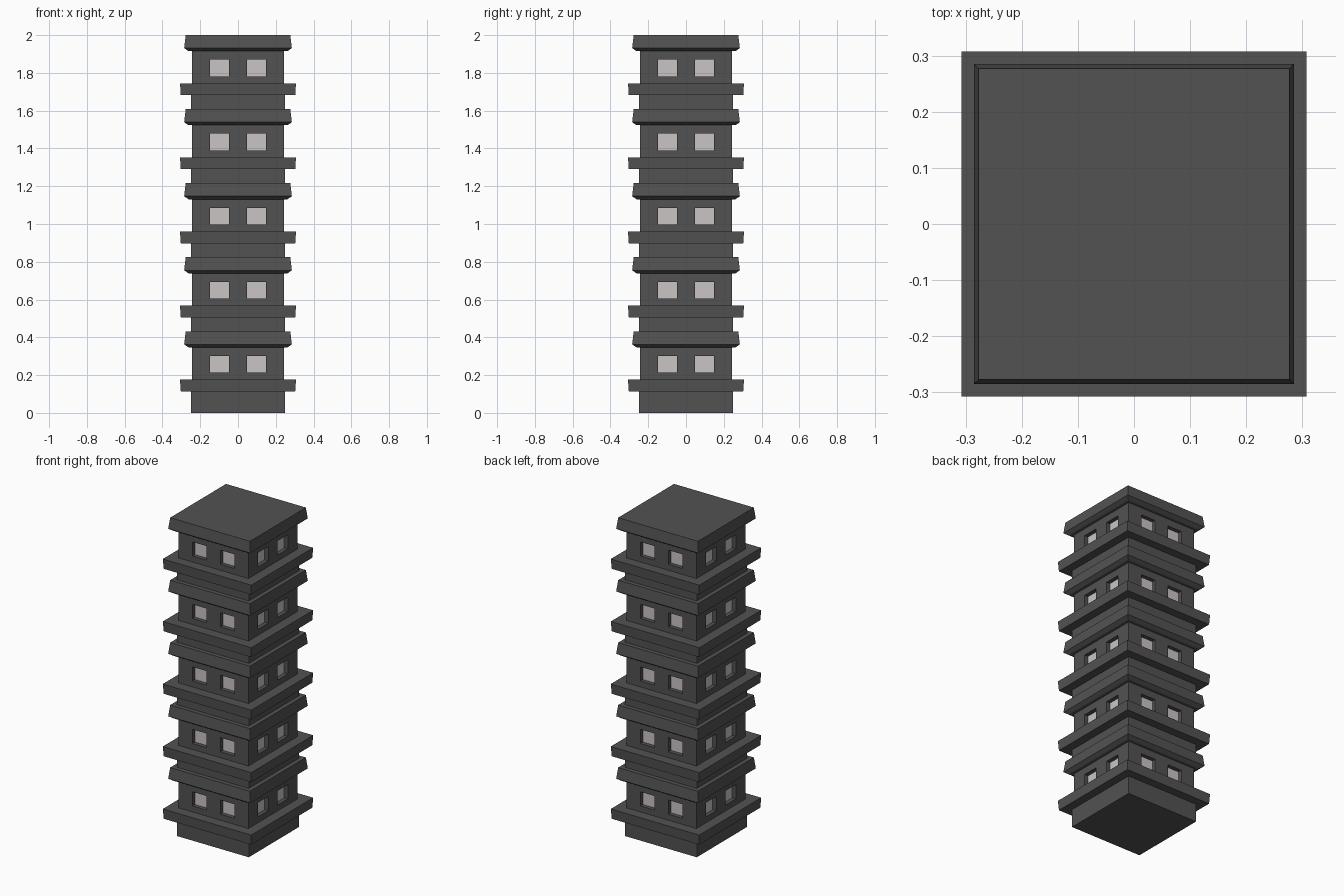
import bpy, bmesh
from mathutils import Matrix
from math import radians

if "Cube" in bpy.data.objects:
    bpy.data.objects.remove(bpy.data.objects["Cube"])

FLOORS, PITCH = 5, 0.392


def material(name, col):
    m = bpy.data.materials.new(name)
    m.diffuse_color = (*col, 1)
    m.use_nodes = True
    m.node_tree.nodes["Principled BSDF"].inputs["Base Color"].default_value = m.diffuse_color
    return m


stone = material("dark_stone", (0.085, 0.085, 0.085))
pane = material("pale_window", (0.60, 0.56, 0.56))


def finish(name, bm, mats):
    # one storey's part, repeated up the tower
    bmesh.ops.recalc_face_normals(bm, faces=bm.faces)
    me = bpy.data.meshes.new(name)
    bm.to_mesh(me)
    bm.free()
    for m in mats:
        me.materials.append(m)
    ob = bpy.data.objects.new(name, me)
    bpy.context.collection.objects.link(ob)
    arr = ob.modifiers.new("storeys", 'ARRAY')
    arr.count = FLOORS
    arr.use_relative_offset = False
    arr.use_constant_offset = True
    arr.constant_offset_displace = (0, 0, PITCH)


def square_stack(name, profile):
    # square rings (half width, z) joined bottom to top and capped
    bm = bmesh.new()
    rings = [[bm.verts.new((sx * r, sy * r, z)) for sx, sy in
              ((-1, -1), (1, -1), (1, 1), (-1, 1))] for r, z in profile]
    for a, b in zip(rings, rings[1:]):
        for i in range(4):
            j = (i + 1) % 4
            bm.faces.new((a[i], a[j], b[j], b[i]))
    bm.faces.new(rings[0])
    bm.faces.new(rings[-1])
    finish(name, bm, [stone])


def window_walls(name, r, depth, xs, zs):
    # four walls, each with two recessed windows
    bm = bmesh.new()

    def quad(pts, rot, mat=0):
        f = bm.faces.new([bm.verts.new(rot @ bm_v) for bm_v in map(vec, pts)])
        f.material_index = mat

    from mathutils import Vector
    vec = Vector
    for k in range(4):
        rot = Matrix.Rotation(radians(90 * k), 3, 'Z')
        for i, (x0, x1) in enumerate(zip(xs, xs[1:])):
            for j, (z0, z1) in enumerate(zip(zs, zs[1:])):
                hole = j == 1 and i in (1, 3)
                c = [(x0, z0), (x1, z0), (x1, z1), (x0, z1)]
                y = -r + depth if hole else -r
                quad([(x, y, z) for x, z in c], rot, int(hole))
                if hole:  # reveals
                    for (xa, za), (xb, zb) in zip(c, c[1:] + c[:1]):
                        quad([(xa, -r, za), (xb, -r, zb), (xb, y, zb), (xa, y, za)], rot)
    for z in (zs[0], zs[-1]):
        quad([(-r, -r, z), (r, -r, z), (r, r, z), (-r, r, z)], Matrix.Identity(3))
    bmesh.ops.remove_doubles(bm, verts=bm.verts, dist=1e-5)
    finish(name, bm, [stone, pane])


# plinth, projecting ledge, windowed wall and flared cornice of each storey
square_stack("storey_base", [(0.25, 0.0), (0.25, 0.13)])
square_stack("ledge", [(0.303, 0.114), (0.307, 0.176)])
window_walls("window_wall", 0.243, 0.025,
             [-0.243, -0.147, -0.047, 0.047, 0.147, 0.243],
             [0.16, 0.213, 0.302, 0.37])
square_stack("cornice", [(0.262, 0.347), (0.285, 0.363), (0.277, 0.432)])
